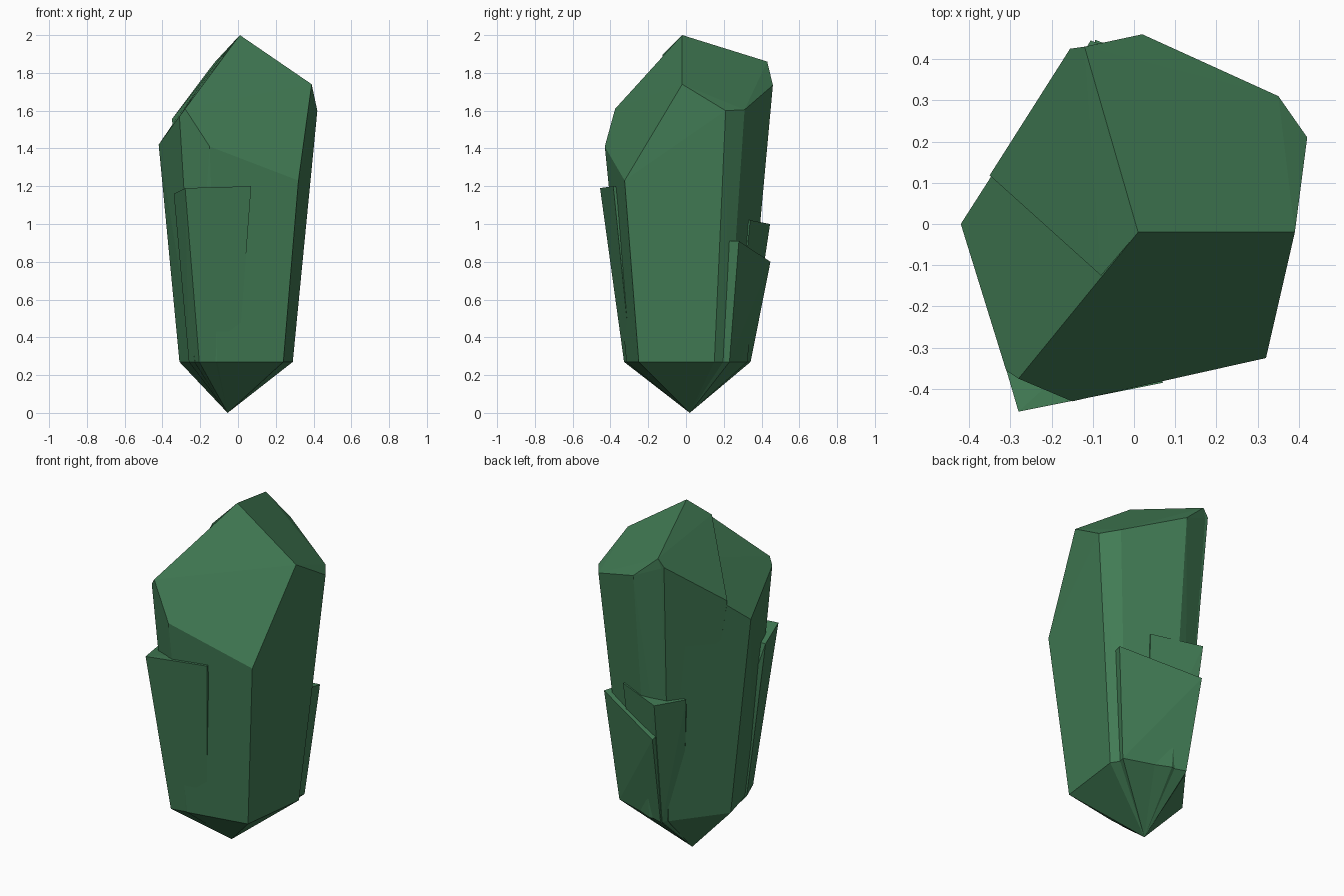
import bpy, bmesh
from math import radians

if "Cube" in bpy.data.objects:
    bpy.data.objects.remove(bpy.data.objects["Cube"])

green = bpy.data.materials.new("crystal_green")
colour = (0.054, 0.2, 0.09, 1)
green.diffuse_color = colour
green.use_nodes = True
green.node_tree.nodes["Principled BSDF"].inputs["Base Color"].default_value = colour

TIP = (-0.055, 0.02, 0)   # shared root of every shard
BASE = 0.27               # height where the root point begins


def shard(name, crown, base):
    """Convex flat-faced crystal: crown points, base outline and the root tip."""
    bm = bmesh.new()
    for p in crown + [(x, y, BASE) for x, y in base] + [TIP]:
        bm.verts.new(p)
    bmesh.ops.convex_hull(bm, input=bm.verts[:])
    loose = [v for v in bm.verts if not v.link_faces]
    bmesh.ops.delete(bm, geom=loose, context='VERTS')
    bmesh.ops.dissolve_limit(bm, angle_limit=radians(2), verts=bm.verts[:], edges=bm.edges[:])
    bmesh.ops.recalc_face_normals(bm, faces=bm.faces[:])
    mesh = bpy.data.meshes.new(name)
    bm.to_mesh(mesh)
    bm.free()
    mesh.materials.append(green)
    obj = bpy.data.objects.new(name, mesh)
    bpy.context.collection.objects.link(obj)


APEX = (0.01, -0.02, 2)
BACK_RIDGE = (-0.12, 0.43, 1.86)

# Large central crystal with a three-faced crown
shard("main_crystal",
      [APEX, BACK_RIDGE, (0.39, -0.02, 1.74), (-0.28, -0.375, 1.61),
       (-0.42, 0, 1.42), (-0.15, 0.422, 1.81), (0.02, 0.46, 1.735),
       (0.35, 0.31, 1.605), (0.42, 0.21, 1.6), (0.32, -0.325, 1.23),
       (-0.15, -0.43, 1.41), (-0.31, -0.355, 1.57)],
      [(-0.31, 0.03), (-0.1, 0.305), (0.01, 0.325), (0.245, 0.22),
       (0.29, 0.15), (0.24, -0.25), (-0.11, -0.315), (-0.23, -0.27)])

# Thin raised growth on the upper left-hand faces
shard("crown_step",
      [APEX, BACK_RIDGE, (-0.155, 0.425, 1.815), (-0.35, 0.118, 1.555),
       (-0.08, -0.125, 1.895)],
      [(-0.1, 0.305), (-0.18, 0.19)])

# Slab fused to the front
shard("front_shard",
      [(-0.28, -0.455, 1.19), (-0.34, -0.25, 1.16), (0.07, -0.385, 1.2),
       (0, -0.2, 1.19)],
      [(-0.205, -0.328), (-0.26, -0.19), (0, -0.29), (0, -0.15)])

# Two stacked slabs fused to the back
shard("back_low_shard",
      [(0.335, 0.28, 0.91), (-0.095, 0.447, 0.8), (0.31, 0.2, 0.91),
       (-0.08, 0.25, 0.82)],
      [(0.27, 0.23), (-0.075, 0.342), (0.25, 0.16), (-0.06, 0.2)])
shard("back_high_shard",
      [(0.17, 0.34, 1.02), (-0.105, 0.445, 1), (-0.2, 0.285, 1),
       (0.12, 0.22, 1.02)],
      [(0.13, 0.265), (-0.08, 0.335), (-0.14, 0.22), (0.1, 0.15)])
